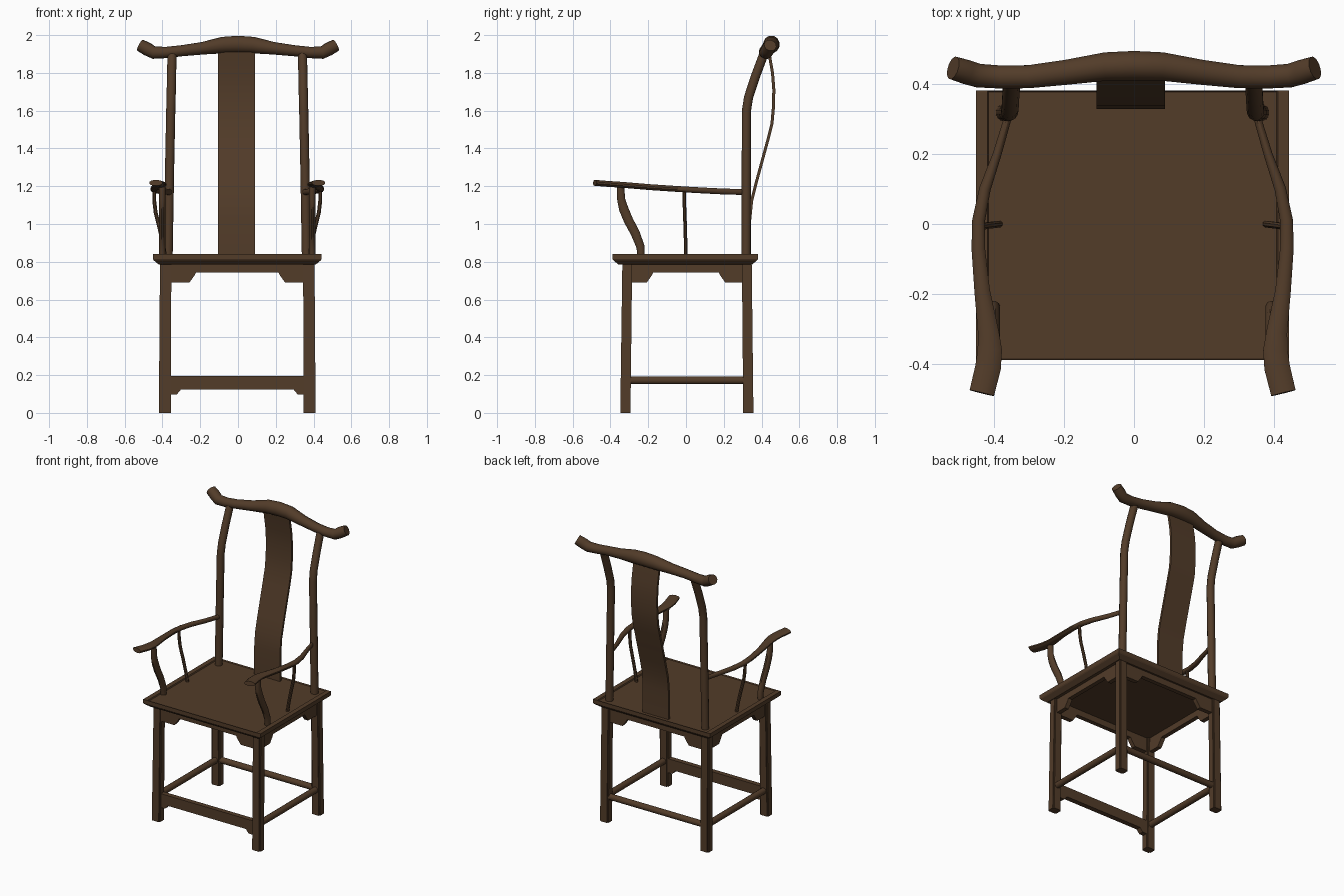
import bpy, bmesh, math
from mathutils import Vector

cube = bpy.data.objects.get("Cube")
if cube:
    bpy.data.objects.remove(cube, do_unlink=True)

CX = -0.004            # chair centre line
SIDES = (("left", 1), ("right", -1))

wood = bpy.data.materials.new("dark brown wood")
wood.use_nodes = True
COLOUR = (0.085, 0.045, 0.022, 1)
wood.diffuse_color = COLOUR
wood.node_tree.nodes["Principled BSDF"].inputs["Base Color"].default_value = COLOUR


def finish(name, bm, smooth=True):
    bmesh.ops.recalc_face_normals(bm, faces=bm.faces)
    mesh = bpy.data.meshes.new(name)
    bm.to_mesh(mesh)
    bm.free()
    mesh.materials.append(wood)
    obj = bpy.data.objects.new(name, mesh)
    bpy.context.collection.objects.link(obj)
    if smooth:
        bpy.ops.object.select_all(action="DESELECT")
        obj.select_set(True)
        bpy.context.view_layer.objects.active = obj
        bpy.ops.object.shade_smooth_by_angle(angle=math.radians(35))
    return obj


def loft(bm, rings):
    """Skin closed rings of points and cap both ends."""
    rows = [[bm.verts.new(p) for p in ring] for ring in rings]
    n = len(rows[0])
    for a, b in zip(rows, rows[1:]):
        for i in range(n):
            j = (i + 1) % n
            bm.faces.new((a[i], a[j], b[j], b[i]))
    bm.faces.new(rows[0])
    return bm.faces.new(rows[-1])


def sweep(name, path, sides=12, up=(0, 0, 1)):
    """Round bar through (point, half width, half height) stations."""
    pts = [Vector(p) for p, _, _ in path]
    rings = []
    for k, (p, w, h) in enumerate(path):
        tangent = (pts[min(k + 1, len(pts) - 1)] - pts[max(k - 1, 0)]).normalized()
        across = tangent.cross(Vector(up)).normalized()
        rise = across.cross(tangent)
        turns = [math.tau * (i + 0.5) / sides for i in range(sides)]
        rings.append([pts[k] + across * w * math.cos(t) + rise * h * math.sin(t) for t in turns])
    bm = bmesh.new()
    loft(bm, rings)
    return finish(name, bm)


def rect(cx, cy, z, hx, hy):
    return [(cx + sx * hx, cy + sy * hy, z) for sx, sy in ((-1, -1), (1, -1), (1, 1), (-1, 1))]


def board(name, half, profile, mid, thick, along_x=True):
    """Upright board: half outline (u, z) mirrored, then given thickness."""
    outline = profile + [(-u, z) for u, z in reversed(profile)]
    cx, cy = mid
    rings = []
    for t in (-thick / 2, thick / 2):
        rings.append([(cx + u, cy + t, z) if along_x else (cx + t, cy + u, z) for u, z in outline])
    bm = bmesh.new()
    loft(bm, rings)
    return finish(name, bm, smooth=False)


# Seat with undercut rim and recessed centre panel
bm = bmesh.new()
top = loft(bm, [rect(CX, -0.004, z, 0.447 - d, 0.385 - d)
                for z, d in ((0.785, 0.032), (0.808, 0.004), (0.815, 0), (0.84, 0))])
bmesh.ops.inset_region(bm, faces=[top], thickness=0.14)
panel_scale = Vector((0.285 / 0.307, 1, 1))
for v in top.verts:
    v.co.x = CX + (v.co.x - CX) * panel_scale.x
bmesh.ops.inset_region(bm, faces=[top], thickness=0.005, depth=-0.008)
finish("seat", bm, smooth=False)

# Legs, slightly splayed
for end, y0, y1 in (("front", -0.321, -0.311), ("back", 0.330, 0.322)):
    for side, s in SIDES:
        bm = bmesh.new()
        loft(bm, [rect(CX + s * 0.383, y0, 0, 0.032, 0.027),
                  rect(CX + s * 0.379, y1, 0.79, 0.030, 0.026)])
        upright = [e for e in bm.edges if abs(e.verts[0].co.z - e.verts[1].co.z) > 0.5]
        bmesh.ops.bevel(bm, geom=upright, offset=0.007, segments=2, affect="EDGES")
        finish(f"{end}_leg_{side}", bm)

# Aprons with corner brackets under the seat
def apron(half, reach):
    return [(half, 0.79), (half, 0.69), (reach + 0.035, 0.69), (reach + 0.008, 0.728),
            (reach, 0.743)]

for name, y in (("front_apron", -0.312), ("back_apron", 0.322)):
    board(name, 0.38, apron(0.375, 0.218), (CX, y), 0.03)
for side, s in SIDES:
    board(f"side_apron_{side}", 0.31, apron(0.31, 0.173), (CX + s * 0.379, 0), 0.03, False)

# Footrest board and round stretchers
board("footrest", 0.38, [(0.38, 0.194), (0.38, 0.098), (0.32, 0.098), (0.298, 0.124)],
      (CX, -0.318), 0.034)
R = 0.021
for side, s in SIDES:
    x = CX + s * 0.382
    sweep(f"side_stretcher_{side}", [((x, y, 0.172), R, R) for y in (-0.32, 0.33)])
sweep("back_stretcher", [((CX + x, 0.328, 0.172), R, R) for x in (-0.38, 0.38)])

for side, s in SIDES:
    # Back posts
    post = [(0.366, 0.318, 0.83), (0.358, 0.319, 1.3), (0.352, 0.32, 1.6), (0.350, 0.331, 1.67),
            (0.348, 0.367, 1.78), (0.345, 0.412, 1.90)]
    sweep(f"back_post_{side}", [((CX + s * x, y, z), 0.025, 0.025) for x, y, z in post],
          up=(0, 1, 0))

    # Arms, broadening towards the front grip
    arm = [(0.353, 0.315, 1.169, 0.011), (0.387, 0.20, 1.172, 0.013), (0.422, 0.10, 1.177, 0.017),
           (0.440, 0.01, 1.182, 0.019), (0.441, -0.07, 1.187, 0.020),
           (0.430, -0.19, 1.195, 0.023), (0.412, -0.31, 1.205, 0.031),
           (0.408, -0.36, 1.209, 0.036), (0.413, -0.41, 1.212, 0.038), (0.431, -0.483, 1.218, 0.037)]
    sweep(f"arm_{side}", [((CX + s * x, y, z), w, 0.016) for x, y, z, w in arm])

    # Curved front arm supports
    support = [(-0.238, 0.83, 0.019), (-0.241, 0.88, 0.023), (-0.268, 0.95, 0.025),
               (-0.305, 1.02, 0.026), (-0.330, 1.08, 0.026), (-0.343, 1.13, 0.022),
               (-0.347, 1.205, 0.020)]
    sweep(f"arm_support_{side}", [((CX + s * 0.397, y, z), 0.018, r) for y, z, r in support],
          up=(0, 1, 0))

    # Slim middle spindles
    spindle = [(0.382, 0.0, 0.83), (0.394, -0.002, 0.90), (0.412, -0.004, 0.98),
               (0.432, -0.007, 1.06), (0.439, -0.009, 1.12), (0.440, -0.011, 1.18)]
    sweep(f"arm_spindle_{side}", [((CX + s * x, y, z), 0.011, 0.010) for x, y, z in spindle],
          sides=8, up=(0, 1, 0))

# Curved back splat
curve = [(0.337, 0.83), (0.337, 1.02), (0.347, 1.12), (0.372, 1.22), (0.402, 1.33), (0.432, 1.44),
         (0.455, 1.53), (0.463, 1.62), (0.465, 1.71), (0.458, 1.80), (0.437, 1.92)]
bm = bmesh.new()
loft(bm, [rect(CX - 0.005, y, z, 0.098, 0.008) for y, z in curve])
finish("back_splat", bm)

# Yoke-shaped top rail with upturned ends
half = [(0, 0.452, 1.951, 0.044, 0.047), (0.08, 0.450, 1.947, 0.042, 0.045),
        (0.19, 0.434, 1.930, 0.037, 0.034), (0.30, 0.421, 1.917, 0.034, 0.030),
        (0.38, 0.420, 1.908, 0.034, 0.031), (0.445, 0.424, 1.907, 0.035, 0.034),
        (0.478, 0.434, 1.925, 0.036, 0.036), (0.517, 0.446, 1.946, 0.034, 0.033)]
rail = [(-x, *rest) for x, *rest in reversed(half[1:])] + half
sweep("top_rail", [((x, y, z), w, h) for x, y, z, w, h in rail])
